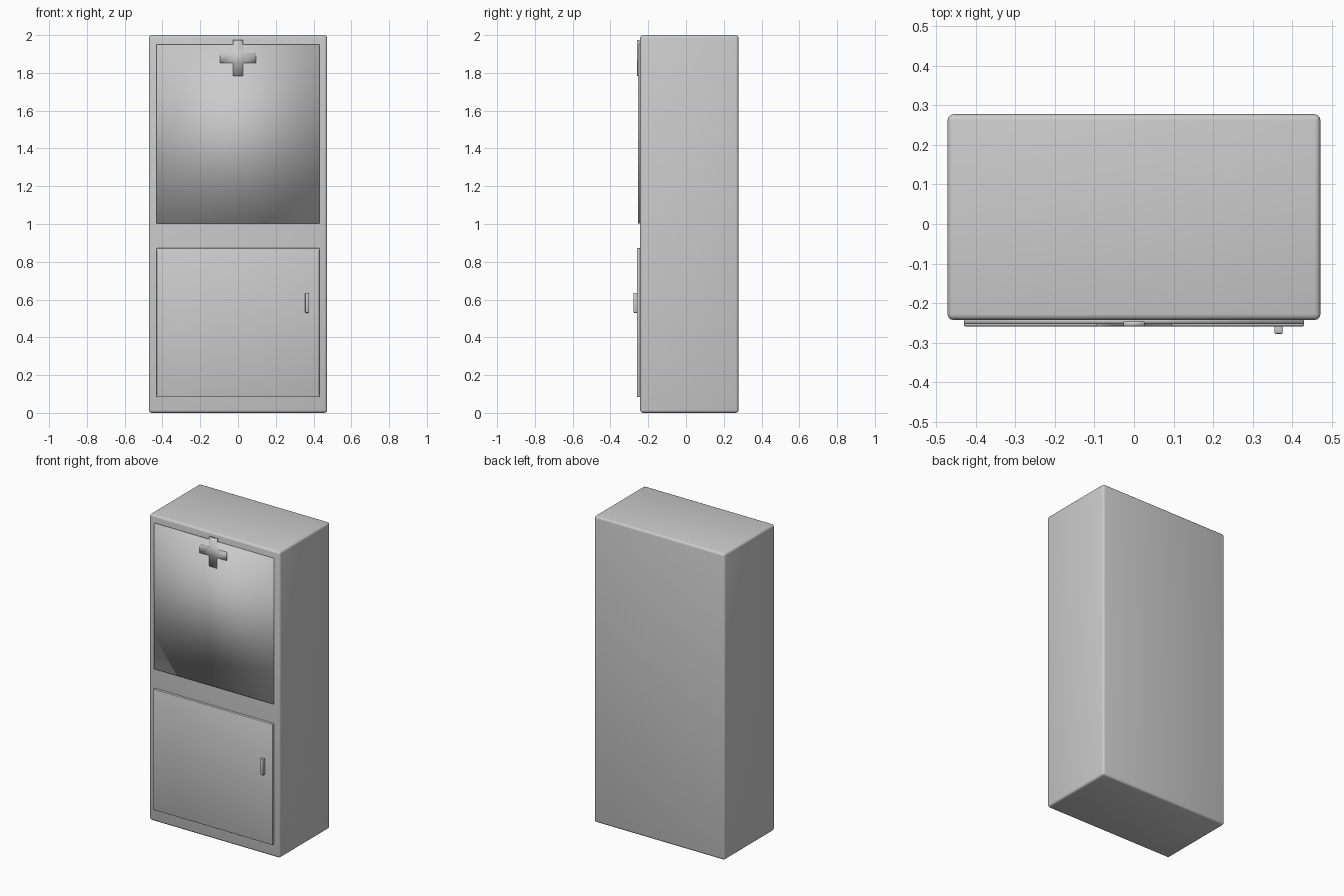
import bpy, bmesh

if "Cube" in bpy.data.objects:
    bpy.data.objects.remove(bpy.data.objects["Cube"])

# One plain grey finish throughout
grey = bpy.data.materials.new("plain_grey")
grey.diffuse_color = (0.6, 0.6, 0.6, 1)
grey.use_nodes = True
grey.node_tree.nodes["Principled BSDF"].inputs["Base Color"].default_value = grey.diffuse_color


def finish(name, bm, bevel=0.0, segments=3):
    bmesh.ops.recalc_face_normals(bm, faces=bm.faces)
    if bevel:
        bmesh.ops.bevel(bm, geom=bm.edges[:], offset=bevel, segments=segments,
                        profile=0.5, affect='EDGES')
    for f in bm.faces:
        f.smooth = True
    mesh = bpy.data.meshes.new(name)
    bm.to_mesh(mesh)
    bm.free()
    mesh.materials.append(grey)
    obj = bpy.data.objects.new(name, mesh)
    bpy.context.collection.objects.link(obj)
    return obj


def box(name, lo, hi, bevel=0.0, segments=3):
    bm = bmesh.new()
    bmesh.ops.create_cube(bm, size=1)
    for v in bm.verts:
        v.co = [(a + b) / 2 + c * (b - a) for a, b, c in zip(lo, hi, v.co)]
    return finish(name, bm, bevel, segments)


# Cabinet body with rounded edges
box("cabinet_body", (-0.472, -0.243, 0), (0.472, 0.278, 2), 0.015)

# Upper panel: softly shaded thin slab
box("upper_panel", (-0.431, -0.253, 1.002), (0.431, -0.238, 1.951))

# Lower door and its handle
box("lower_door", (-0.431, -0.259, 0.083), (0.431, -0.238, 0.872), 0.003, 2)
box("door_handle", (0.356, -0.278, 0.53), (0.376, -0.255, 0.635), 0.003, 2)

# Plus-shaped emblem plate, built as five square cells and extruded
xs = (-0.096, -0.027, 0.027, 0.096)
zs = (1.783, 1.852, 1.905, 1.973)
bm = bmesh.new()
for i, k in ((1, 0), (0, 1), (1, 1), (2, 1), (1, 2)):
    bm.faces.new([bm.verts.new((xs[a], -0.259, zs[b])) for a, b in
                  ((i, k), (i + 1, k), (i + 1, k + 1), (i, k + 1))])
bmesh.ops.remove_doubles(bm, verts=bm.verts, dist=1e-5)
front = bm.faces[:]
ret = bmesh.ops.extrude_face_region(bm, geom=front, use_keep_orig=True)
for v in (g for g in ret["geom"] if isinstance(g, bmesh.types.BMVert)):
    v.co.y = -0.247
finish("plus_plate", bm)
